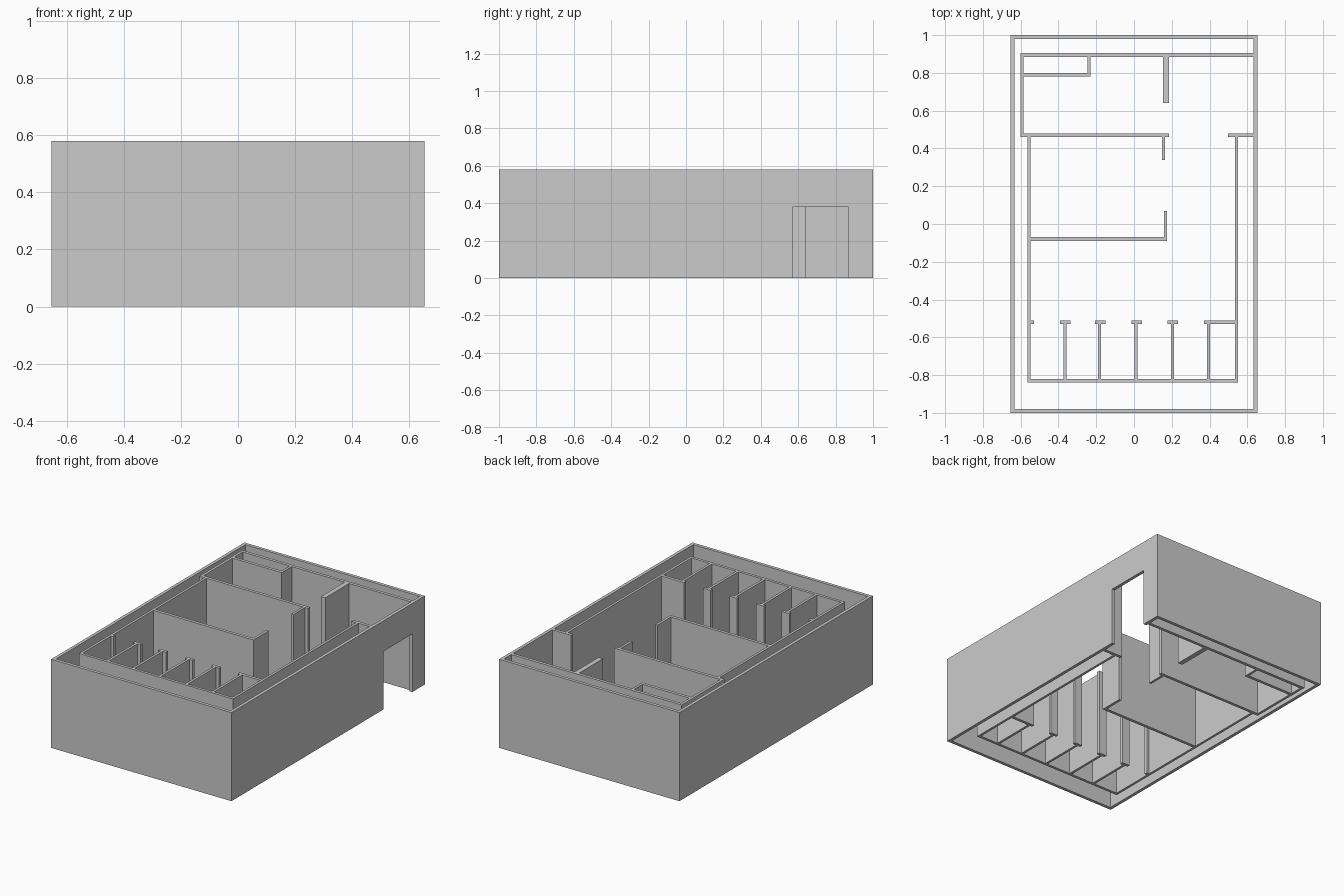
import bpy, bmesh

if "Cube" in bpy.data.objects:
    bpy.data.objects.remove(bpy.data.objects["Cube"])

H = 0.58  # wall height


def walls(name, rects):
    """Merge plan rectangles (x0, x1, y0, y1) into one clean wall solid."""
    xs = sorted({v for r in rects for v in r[:2]})
    ys = sorted({v for r in rects for v in r[2:]})

    def solid(i, j):
        if not (0 <= i < len(xs) - 1 and 0 <= j < len(ys) - 1):
            return False
        cx, cy = (xs[i] + xs[i + 1]) / 2, (ys[j] + ys[j + 1]) / 2
        return any(a < cx < b and c < cy < d for a, b, c, d in rects)

    bm = bmesh.new()

    def face(*pts):
        bm.faces.new([bm.verts.new(p) for p in pts])

    for i in range(len(xs) - 1):
        for j in range(len(ys) - 1):
            if not solid(i, j):
                continue
            c = [(xs[i], ys[j]), (xs[i + 1], ys[j]),
                 (xs[i + 1], ys[j + 1]), (xs[i], ys[j + 1])]
            face(*[(x, y, H) for x, y in c])
            face(*[(x, y, 0) for x, y in reversed(c)])
            for k, (di, dj) in enumerate([(0, -1), (1, 0), (0, 1), (-1, 0)]):
                if not solid(i + di, j + dj):
                    p, q = c[k], c[(k + 1) % 4]
                    face((*p, 0), (*q, 0), (*q, H), (*p, H))
    bmesh.ops.remove_doubles(bm, verts=bm.verts, dist=1e-5)
    bmesh.ops.dissolve_limit(bm, angle_limit=0.01, verts=bm.verts, edges=bm.edges)
    me = bpy.data.meshes.new(name)
    bm.to_mesh(me)
    bm.free()
    ob = bpy.data.objects.new(name, me)
    bpy.context.collection.objects.link(ob)
    return ob


# Outer shell with a doorway in the right wall
X, T = 0.653, 0.021
outer = walls("outer_walls", [
    (-X, X, -1, -1 + T), (-X, X, 1 - T, 1),
    (-X, -X + T, -1, 1), (X - T, X, -1, 1)])
bpy.ops.mesh.primitive_cube_add(size=1, location=(X, 0.72, 0.14))
cutter = bpy.context.object
cutter.name = "doorway_cutter"
cutter.scale = (0.1, 0.30, 0.48)
cutter.hide_render = True
mod = outer.modifiers.new("doorway", 'BOOLEAN')
mod.object = cutter
mod.operation = 'DIFFERENCE'
mod.solver = 'EXACT'
bpy.context.view_layer.objects.active = outer
bpy.ops.object.modifier_apply(modifier=mod.name)
bpy.data.objects.remove(cutter)

# Rear rooms: back wall, side wall, closet, pier and the split front wall
walls("rear_room_walls", [
    (-0.602, X - T, 0.885, 0.905),
    (-0.602, -0.585, 0.46, 0.905),
    (-0.602, -0.23, 0.78, 0.80),
    (-0.245, -0.23, 0.78, 0.905),
    (0.153, 0.185, 0.64, 0.905),
    (-0.602, 0.185, 0.46, 0.48),
    (0.148, 0.164, 0.34, 0.48),
    (0.497, X - T, 0.46, 0.48)])

# Main hall: side walls, partition, and a row of stalls along the front
hall = [
    (-0.565, -0.549, -0.838, 0.46),
    (0.534, 0.55, -0.838, 0.46),
    (-0.565, 0.175, -0.09, -0.07),
    (0.158, 0.175, -0.09, 0.068),
    (-0.565, 0.55, -0.838, -0.82),
    (-0.565, -0.53, -0.53, -0.51),
    (0.37, 0.55, -0.53, -0.51)]
for x in (-0.366, -0.182, 0.011, 0.203, 0.394):
    hall.append((x - 0.008, x + 0.008, -0.838, -0.51))
    if x < 0.3:  # short door jambs on each divider
        hall.append((x - 0.025, x + 0.031, -0.53, -0.51))
walls("hall_and_stall_walls", hall)
